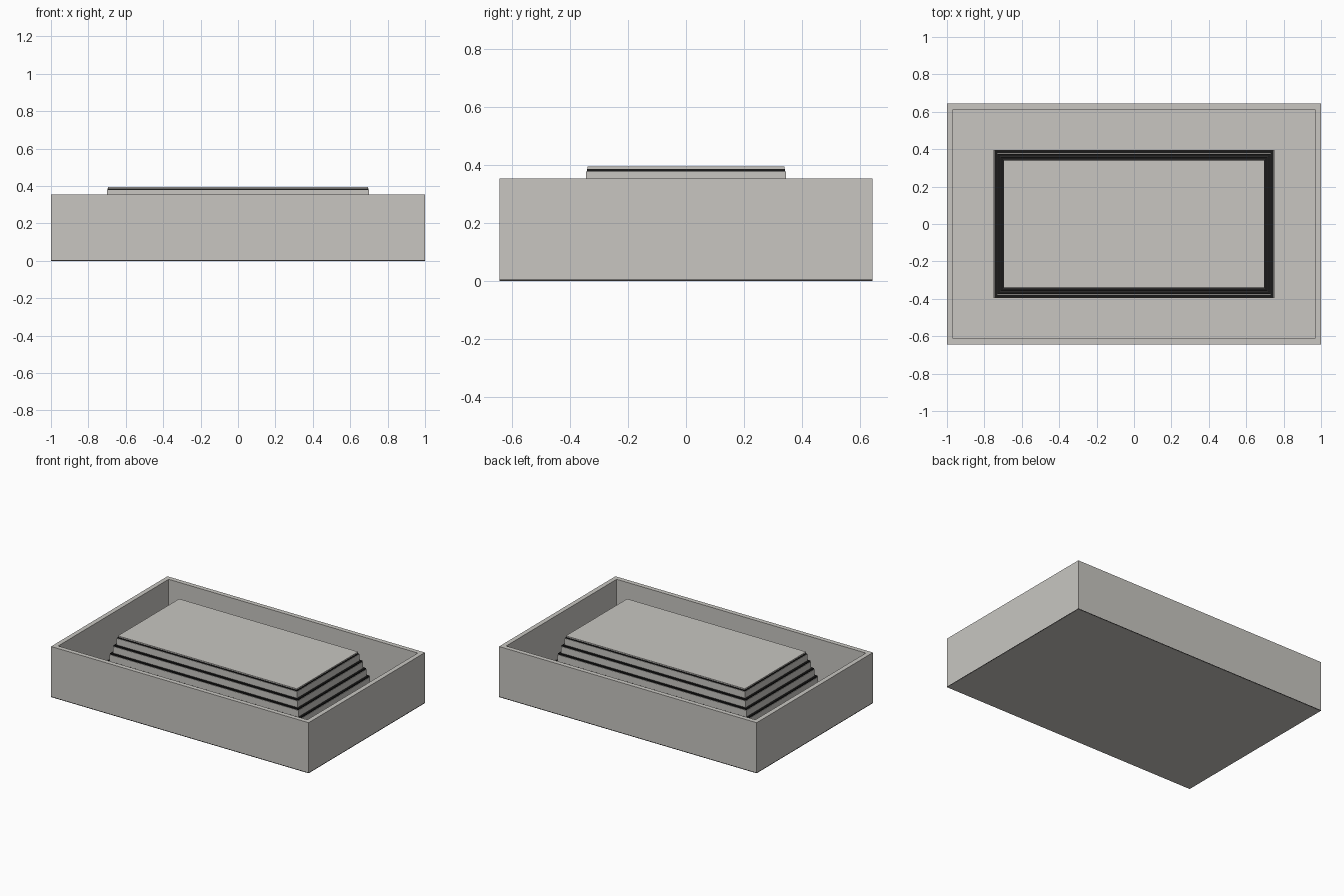
import bpy, bmesh

cube = bpy.data.objects.get("Cube")
if cube:
    bpy.data.objects.remove(cube, do_unlink=True)


def material(name, rgb):
    m = bpy.data.materials.new(name)
    m.use_nodes = True
    m.diffuse_color = (*rgb, 1)
    m.node_tree.nodes["Principled BSDF"].inputs["Base Color"].default_value = (*rgb, 1)
    return m


GREY = material("warm_grey", (0.58, 0.565, 0.535))
BLACK = material("black", (0.01, 0.01, 0.01))


def slab(name, hx, hy, z0, z1, mat, wall=0, floor=0):
    """Box from half sizes and heights; a wall thickness hollows it from above."""
    bm = bmesh.new()
    bmesh.ops.create_cube(bm, size=2)
    for v in bm.verts:
        v.co = (v.co.x * hx, v.co.y * hy, z1 if v.co.z > 0 else z0)
    if wall:
        bm.normal_update()
        top = max(bm.faces, key=lambda f: f.calc_center_median().z)
        bmesh.ops.inset_region(bm, faces=[top], thickness=wall)
        pit = bmesh.ops.extrude_discrete_faces(bm, faces=[top])["faces"][0]
        for v in pit.verts:
            v.co.z = floor
    bmesh.ops.recalc_face_normals(bm, faces=bm.faces)
    mesh = bpy.data.meshes.new(name)
    bm.to_mesh(mesh)
    bm.free()
    mesh.materials.append(mat)
    ob = bpy.data.objects.new(name, mesh)
    bpy.context.collection.objects.link(ob)
    return ob


# Open tray standing on a thin dark seam
HX, HY, RIM, FLOOR = 1.0, 0.645, 0.355, 0.045
slab("base_plate", HX, HY, 0, 0.001, GREY)
slab("base_seam", HX, HY, 0.001, 0.005, BLACK)
slab("tray", HX, HY, 0.005, RIM, GREY, wall=0.046, floor=FLOOR)

# Stepped block: grey tiers widening downwards, each topped by a black sheet
TOP_X, TOP_Y, STEP, PITCH, SHEET = 0.70, 0.345, 0.0167, 0.055, 0.009
TIERS = 4
slab("block_cap", TOP_X - 0.005, TOP_Y - 0.005, 0.387, 0.395, GREY)
for i in range(TIERS):
    hx, hy = TOP_X + i * STEP, TOP_Y + i * STEP
    top = 0.387 - i * PITCH
    bottom = FLOOR if i == TIERS - 1 else top - PITCH
    slab(f"black_sheet_{i + 1}", hx - 0.003, hy - 0.003, top - SHEET, top, BLACK)
    slab(f"grey_tier_{i + 1}", hx, hy, bottom, top - SHEET, GREY)
